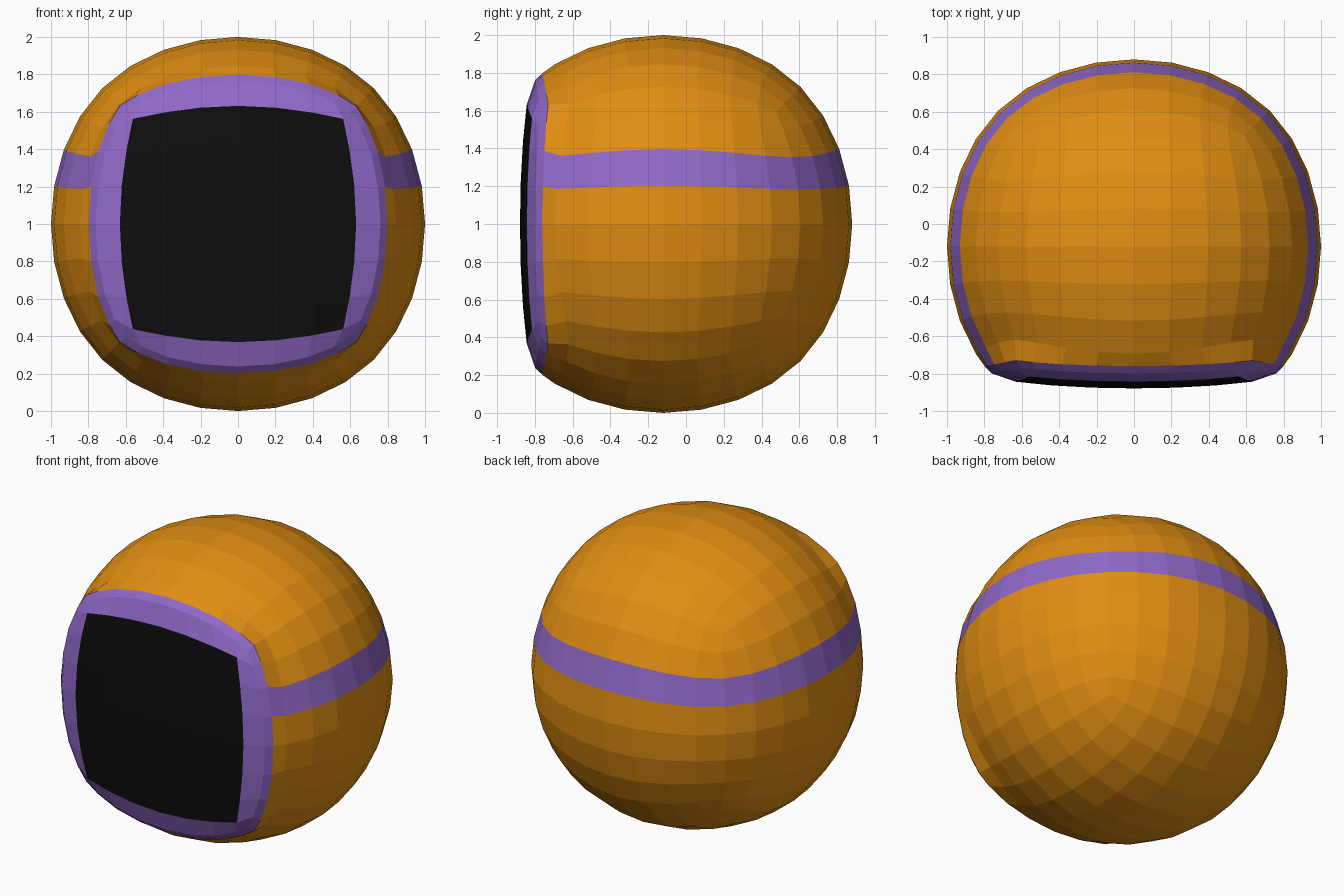
import bpy, bmesh

if "Cube" in bpy.data.objects:
    bpy.data.objects.remove(bpy.data.objects["Cube"])

CENTRE_Y = -0.12


def material(name, rgb):
    m = bpy.data.materials.new(name)
    m.diffuse_color = (*rgb, 1)
    m.use_nodes = True
    m.node_tree.nodes["Principled BSDF"].inputs["Base Color"].default_value = m.diffuse_color
    return m


ORANGE = material("orange", (0.75, 0.27, 0.006))
PURPLE = material("purple", (0.28, 0.14, 0.58))
BLACK = material("black", (0.004, 0.004, 0.004))

# Ball: a cube rounded by three levels of subdivision
bpy.ops.mesh.primitive_cube_add(size=2)
cube = bpy.context.object
cube.modifiers.new("round", 'SUBSURF').levels = 3
mesh = bpy.data.meshes.new_from_object(
    cube.evaluated_get(bpy.context.evaluated_depsgraph_get()))
bpy.data.objects.remove(cube)

bm = bmesh.new()
bm.from_mesh(mesh)
bpy.data.meshes.remove(mesh)
radius = max(v.co.x for v in bm.verts)
bmesh.ops.scale(bm, vec=[1 / radius] * 3, verts=bm.verts)

# Sort faces: 0 shell, 1 band round the sides and back, 2 frame, 3 visor
front = []
for f in bm.faces:
    c = f.calc_center_median()
    f.material_index = 0
    if -c.y > max(abs(c.x), abs(c.z)):
        front.append(f)
        inner = max(abs(c.x), abs(c.z)) < 0.57 and all(
            len([g for g in v.link_faces
                 if -g.calc_center_median().y > max(abs(g.calc_center_median().x),
                                                    abs(g.calc_center_median().z))])
            == len(v.link_faces) for v in f.verts)
        f.material_index = 3 if inner else 2
    elif abs(c.z) < max(abs(c.x), abs(c.y)) and 0.18 < c.z < 0.39:
        f.material_index = 1

# Flatten and widen the front patch
for v in {v for f in front for v in f.verts}:
    x, y, z = v.co
    s = 1.1 - 0.04 * min(1, abs(x * z) / 0.355) ** 6
    v.co = (x * s, -(0.61 + 0.23 * (-y - 0.596)), z * s)

# Raise it forward to leave a bevelled lip
lip = bmesh.ops.inset_region(bm, faces=front, thickness=0.001, depth=0,
                             use_even_offset=True)["faces"]
for f in lip:
    f.material_index = 2
lip_verts = {v for f in lip for v in f.verts}
for v in {v for f in front for v in f.verts}:
    if v in lip_verts:
        v.co.x *= 0.955
        v.co.z *= 0.955
        v.co.y -= 0.038
    else:
        v.co.y -= 0.056

bmesh.ops.translate(bm, vec=(0, CENTRE_Y, 1), verts=bm.verts)


def part(name, kinds, mats):
    """Copy only the faces of the given kinds into a new object."""
    b = bm.copy()
    bmesh.ops.delete(b, geom=[f for f in b.faces if f.material_index not in kinds],
                     context='FACES')
    for f in b.faces:
        f.material_index = kinds.index(f.material_index)
        f.smooth = False
    me = bpy.data.meshes.new(name)
    b.to_mesh(me)
    b.free()
    for m in mats:
        me.materials.append(m)
    bpy.context.collection.objects.link(bpy.data.objects.new(name, me))


part("shell", [0, 1], [ORANGE, PURPLE])
part("visor_frame", [2], [PURPLE])
part("visor", [3], [BLACK])
bm.free()
